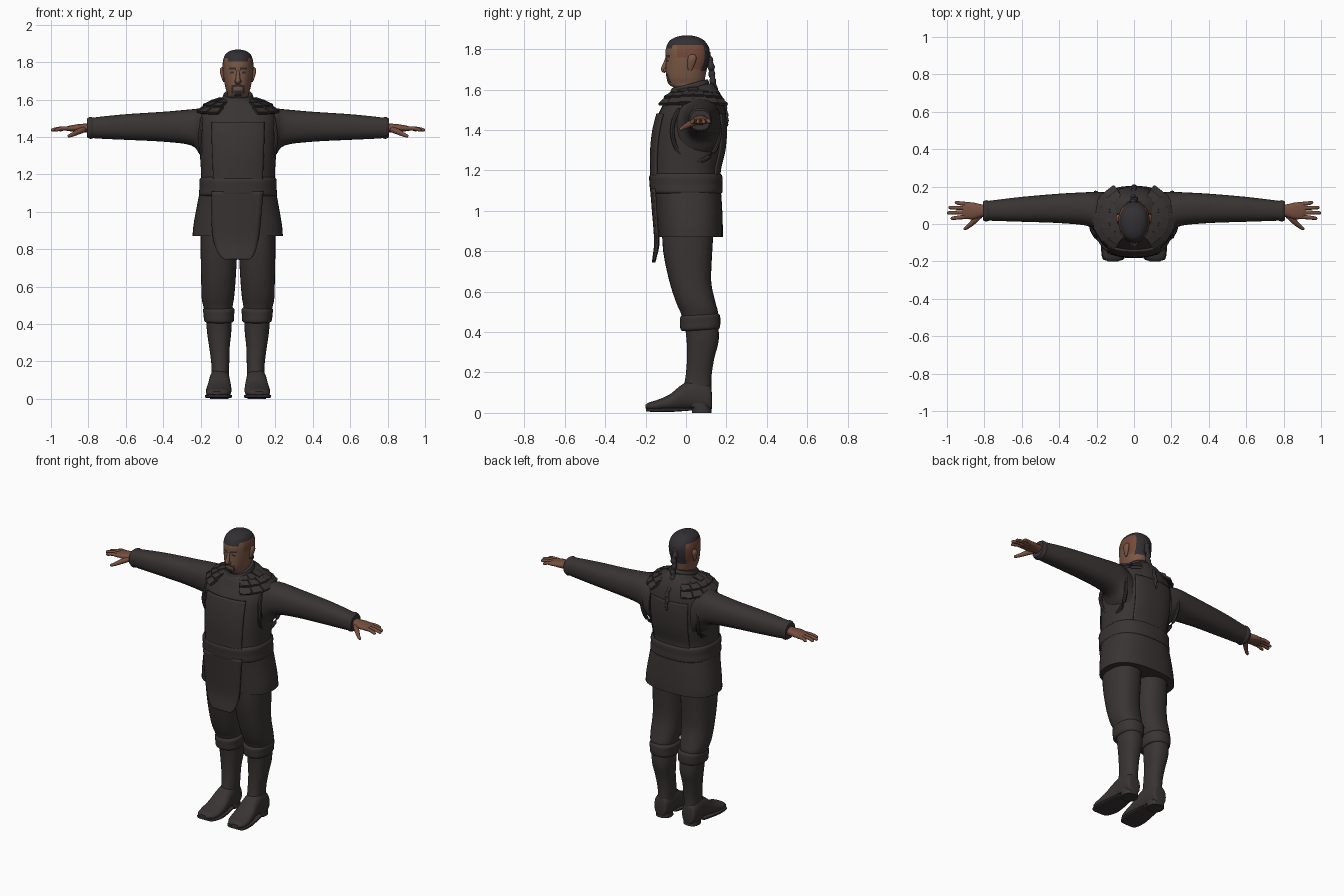
import bpy, bmesh, math
from mathutils import Vector, Matrix


def material(name, rgb):
    m = bpy.data.materials.new(name)
    m.diffuse_color = (*rgb, 1)
    return m


CLOTH = material("dark cloth", (0.042, 0.034, 0.034))
SKIN = material("face skin", (0.20, 0.10, 0.062))
HAND = material("hand skin", (0.18, 0.078, 0.050))
SCALP = material("shaved scalp", (0.18, 0.068, 0.042))
HAIR = material("black hair", (0.032, 0.029, 0.033))


def finish(name, bm, mats, mirror=False, thick=0, angle=40):
    bmesh.ops.recalc_face_normals(bm, faces=bm.faces)
    me = bpy.data.meshes.new(name)
    bm.to_mesh(me)
    bm.free()
    ob = bpy.data.objects.new(name, me)
    bpy.context.collection.objects.link(ob)
    for m in mats:
        me.materials.append(m)
    if thick:
        s = ob.modifiers.new("thickness", 'SOLIDIFY')
        s.thickness, s.offset = thick, 0
    if mirror:
        ob.modifiers.new("mirror", 'MIRROR').use_clip = False
    bpy.ops.object.select_all(action='DESELECT')
    ob.select_set(True)
    bpy.context.view_layer.objects.active = ob
    bpy.ops.object.shade_smooth_by_angle(angle=math.radians(angle))
    return ob


def smooth_rows(secs, steps):
    """Catmull-Rom interpolation between section tuples"""
    rows = []
    for i in range(len(secs) - 1):
        p0, p1, p2 = secs[max(i - 1, 0)], secs[i], secs[i + 1]
        p3 = secs[min(i + 2, len(secs) - 1)]
        for k in range(steps):
            t = k / steps
            rows.append([b + 0.5 * t * (c - a + t * (2 * a - 5 * b + 4 * c - d + t * (3 * (b - c) + d - a)))
                         for a, b, c, d in zip(p0, p1, p2, p3)])
    return rows + [list(secs[-1])]


def skin_rings(bm, rings, closed=True):
    n = len(rings[0])
    for r, s in zip(rings, rings[1:]):
        for i in range(n if closed else n - 1):
            j = (i + 1) % n
            bm.faces.new((r[i], r[j], s[j], s[i]))
    if closed:
        bm.faces.new(rings[0])
        bm.faces.new(rings[-1])


def loft(name, secs, mats, axis='z', n=32, steps=4, p=2.3, tilt=0, egg=0, arc=None, grow=0, rule=None, **kw):
    """Sections are (position, a0, a1, b0, b1) along an axis; arc gives an open shell"""
    bm = bmesh.new()
    rings = []
    for q, a0, a1, b0, b1 in smooth_rows(secs, steps):
        ring = []
        for i in range(n):
            t = arc[0] + (arc[1] - arc[0]) * i / (n - 1) if arc else 2 * math.pi * i / n
            s, c = math.sin(t), -math.cos(t)
            b = math.copysign(abs(c) ** (2 / p), c)
            a = math.copysign(abs(s) ** (2 / p), s) * (1 + egg * b)
            u = (a0 + a1) / 2 + a * ((a1 - a0) / 2 + grow)
            v = (b0 + b1) / 2 + b * ((b1 - b0) / 2 + grow)
            co = {'z': (u, v, q + tilt * v), 'x': (q, u, v), 'y': (u, q, v)}[axis]
            ring.append(bm.verts.new(co))
        rings.append(ring)
    skin_rings(bm, rings, closed=not arc)
    if rule:
        for f in bm.faces:
            f.material_index = rule(f.calc_center_median())
    return finish(name, bm, mats, **kw)


def tube(name, pts, mat, n=10, steps=4, **kw):
    """Points are (x, y, z, radius)"""
    bm = bmesh.new()
    rows = smooth_rows(pts, steps)
    rings = []
    for i, r in enumerate(rows):
        d = Vector(rows[min(i + 1, len(rows) - 1)][:3]) - Vector(rows[max(i - 1, 0)][:3])
        z = d.normalized()
        side = z.cross(Vector((0, 0, 1)) if abs(z.z) < 0.7 else Vector((0, 1, 0))).normalized()
        up = z.cross(side)
        rings.append([bm.verts.new(Vector(r[:3]) + r[3] * (side * math.cos(2 * math.pi * k / n)
                      + up * math.sin(2 * math.pi * k / n))) for k in range(n)])
    skin_rings(bm, rings)
    return finish(name, bm, [mat], **kw)


# Tunic body with its skirt
body = [(1.14, -.198, .198, -.165, .168), (1.20, -.197, .197, -.166, .165), (1.30, -.203, .203, -.166, .188),
        (1.40, -.208, .208, -.155, .196), (1.48, -.208, .208, -.135, .19), (1.54, -.19, .19, -.105, .177),
        (1.58, -.13, .13, -.085, .155), (1.61, -.07, .07, -.06, .12)]
loft("tunic_body", body, [CLOTH], n=48, p=2.5)
loft("tunic_skirt", [(.87, -.243, .24, -.135, .182), (.93, -.238, .235, -.14, .182), (1.03, -.22, .218, -.15, .178),
                     (1.14, -.198, .198, -.165, .17)], [CLOTH], n=48, p=2.5)
# Chest and back panels laid over the tunic
loft("chest_panel", body[:5], [CLOTH], p=2.5, arc=(-.62, .62), grow=.006, n=20, thick=.012)
loft("back_panel", body[:5], [CLOTH], p=2.5, arc=(math.pi - .6, math.pi + .6), grow=.003, n=20, thick=.009)
# Yoke around the neck and high collar
loft("yoke", [(1.605, -.075, .075, -.065, .125), (1.57, -.125, .125, -.1, .155), (1.51, -.17, .17, -.137, .182),
              (1.44, -.178, .178, -.163, .198), (1.43, -.17, .17, -.15, .19)], [CLOTH], n=40, tilt=.22)
for i, z in enumerate((1.575, 1.605)):
    g = .012 * (1 - i)
    loft("collar_fold", [(z - .022, -.075 - g, .075 + g, -.068 - g, .105 + g),
                         (z, -.083 - g, .083 + g, -.078 - g, .115 + g),
                         (z + .02, -.076 - g, .076 + g, -.07 - g, .106 + g)], [CLOTH], tilt=.25)
# Belt
loft("belt", [(1.085, -.2, .2, -.165, .172), (1.095, -.209, .209, -.177, .181), (1.13, -.206, .206, -.18, .18),
              (1.17, -.206, .206, -.182, .18), (1.185, -.196, .196, -.168, .168)], [CLOTH], n=48, p=2.5)

# Hanging front flap, tapered and curved
bm = bmesh.new()
rows = smooth_rows([(.745, -.07, .06, -.163), (.77, -.1, .085, -.16), (.85, -.132, .108, -.152),
                    (1.0, -.142, .125, -.163), (1.11, -.14, .135, -.172)], 4)
grid = [[bm.verts.new((x0 + (x1 - x0) * k / 12, y + .9 * (x0 + (x1 - x0) * k / 12) ** 2, z))
         for k in range(13)] for z, x0, x1, y in rows]
skin_rings(bm, grid, closed=False)
finish("front_flap", bm, [CLOTH], thick=.012)

# Overlapping shoulder plates in three tiers
bm = bmesh.new()
for radius, z, drop, count in ((.118, 1.598, .30, 5), (.158, 1.582, .42, 6), (.195, 1.552, .62, 6)):
    for k in range(count):
        a = math.radians(-52 + 104 * k / (count - 1))
        m = (Matrix.Translation((radius * math.cos(a), .035 + radius * .85 * math.sin(a), z - .012 * abs(math.sin(a))))
             @ Matrix.Rotation(a, 4, 'Z') @ Matrix.Rotation(drop, 4, 'Y')
             @ Matrix.Diagonal((.062, radius * 2.0 / count + .008, .016, 1)))
        bmesh.ops.create_cube(bm, size=1, matrix=m)
bmesh.ops.bevel(bm, geom=bm.edges[:], offset=.004, segments=2, affect='EDGES')
finish("shoulder_plates", bm, [CLOTH], mirror=True)

# Sleeves with cuffs and armhole trim
loft("sleeve", [(.15, -.06, .17, 1.25, 1.54), (.20, -.045, .172, 1.30, 1.552), (.25, -.01, .17, 1.355, 1.548),
                (.40, .005, .162, 1.375, 1.535), (.60, .012, .145, 1.385, 1.522), (.75, .017, .127, 1.392, 1.507),
                (.80, .02, .121, 1.398, 1.5)], [CLOTH], axis='x', mirror=True)
loft("sleeve_cuff", [(.775, .018, .123, 1.394, 1.503), (.79, .013, .127, 1.39, 1.508),
                     (.808, .02, .12, 1.4, 1.498)], [CLOTH], axis='x', mirror=True)
ring = [(.205 - .02 * abs(math.sin(t)), .05 + .118 * math.cos(t), 1.395 + .15 * math.sin(t), .011)
        for t in [2 * math.pi * k / 16 for k in range(17)]]
tube("armhole_trim", ring, CLOTH, n=8, steps=2, mirror=True)

# Hands
loft("palm", [(.78, .042, .102, 1.425, 1.478), (.82, .036, .106, 1.425, 1.472), (.86, .025, .115, 1.428, 1.468),
              (.90, .028, .117, 1.431, 1.461), (.918, .034, .113, 1.434, 1.456)], [HAND], axis='x', n=20, mirror=True)
for label, y0, y1, tip in (("index", .039, .03, .98), ("middle", .062, .059, 1.0),
                           ("ring", .085, .088, .992), ("little", .106, .115, .958)):
    mid = (.9 + tip) / 2
    tube(label + "_finger", [(.89, y0, 1.446, .012), (mid, (y0 + y1) / 2, 1.446, .0105),
                             (tip - .008, y1, 1.438, .009), (tip, y1, 1.436, .003)], HAND, mirror=True)
tube("thumb", [(.825, .045, 1.44, .016), (.855, .015, 1.428, .015), (.885, -.012, 1.413, .011),
               (.905, -.026, 1.405, .008), (.91, -.029, 1.403, .002)], HAND, mirror=True)

# Trousers, boot shafts, knee cuffs
loft("trouser_leg", [(.95, .0, .2, -.12, .14), (.80, .004, .2, -.113, .13), (.65, .012, .197, -.082, .125),
                     (.55, .02, .195, -.05, .145), (.50, .028, .187, -.028, .158), (.46, .035, .175, -.015, .15)],
     [CLOTH], mirror=True)
loft("boot_shaft", [(.46, .035, .172, -.01, .158), (.36, .036, .166, .003, .162), (.27, .045, .153, .005, .14),
                    (.18, .047, .142, -.002, .126), (.10, .05, .143, -.015, .126), (.03, .055, .148, .0, .127)],
     [CLOTH], mirror=True)
loft("knee_cuff", [(.405, .03, .17, -.015, .16), (.415, .022, .181, -.027, .168), (.445, .021, .184, -.03, .17),
                   (.472, .018, .187, -.03, .168), (.485, .03, .178, -.018, .158)], [CLOTH], tilt=.06, mirror=True)
# Boot feet with sole and heel
loft("boot_foot", [(.128, .07, .13, .02, .1), (.115, .054, .148, .008, .14), (.04, .045, .152, .014, .165),
                   (-.02, .04, .158, .012, .14), (-.08, .035, .168, .01, .092), (-.14, .038, .172, .01, .065),
                   (-.18, .055, .165, .012, .053), (-.2, .085, .14, .022, .04)], [CLOTH], axis='y', mirror=True)
loft("boot_sole", [(-.198, .09, .135, .01, .022), (-.185, .052, .168, .006, .022), (-.12, .032, .176, .004, .024),
                   (-.05, .036, .168, .006, .024), (.03, .048, .156, .012, .026)],
     [CLOTH], axis='y', p=5, mirror=True)
loft("boot_heel", [(.0, .0505, .15, .03, .127), (.03, .0515, .15, .03, .127)], [CLOTH], steps=1, mirror=True)


# Head: 0 skin, 1 shaved scalp, 2 hair, chosen by position
def head_colour(c):
    x, y, z = abs(c.x), c.y, c.z
    if z > 1.822 or (z > 1.806 and y < -.05 and x < .055) or (y > .05 and x < .058 and z > 1.69):
        return 2
    if y > -.045 and z > 1.76 or y > .04 and z > 1.70:
        return 1
    if y < -.045:
        brow = .012 < x < .05 and abs(z - 1.765 - .1 * (x - .03)) < .006
        eye = .02 < x < .042 and abs(z - 1.746) < .005
        moustache = x < .034 and abs(z - 1.677 + .15 * x) < .007
        beard = .024 < x < .035 and 1.635 < z < 1.675 or x < .02 and 1.618 < z < 1.651
        if brow or eye or moustache or beard:
            return 2
    return 0


loft("head", [(1.56, -.058, .058, -.04, .09), (1.605, -.058, .058, -.058, .09), (1.628, -.056, .056, -.086, .09),
              (1.66, -.066, .066, -.097, .095), (1.70, -.074, .074, -.1, .103), (1.75, -.081, .081, -.1, .115),
              (1.80, -.081, .081, -.1, .116), (1.84, -.068, .068, -.083, .093), (1.86, -.042, .042, -.05, .06),
              (1.868, -.01, .01, -.015, .025)], [SKIN, SCALP, HAIR], n=96, steps=10, p=2.2, egg=.08, rule=head_colour)
tube("nose", [(0, -.094, 1.762, .006), (0, -.1, 1.74, .009), (0, -.109, 1.712, .012),
              (0, -.111, 1.698, .013), (0, -.1, 1.688, .008)], SKIN)
tube("nostril", [(.011, -.104, 1.703, .004), (.012, -.104, 1.697, .008), (.011, -.1, 1.69, .004)], SKIN, mirror=True)
loft("ear", [(1.695, .072, .08, .012, .028), (1.71, .073, .086, .008, .036), (1.745, .074, .096, .008, .05),
             (1.765, .074, .095, .012, .05), (1.775, .076, .086, .022, .042)], [SKIN], n=16, mirror=True)

# Plaited tail of hair down the back
path = smooth_rows([(0, .1, 1.79, .016), (0, .122, 1.73, .017), (0, .13, 1.66, .016), (0, .147, 1.59, .015),
                    (0, .185, 1.53, .013), (0, .2, 1.46, .011), (0, .203, 1.42, .005)], 4)
tube("braid", [(x + .003 * (-1) ** (i // 2), y, z, r * (1.12 if i % 2 else .82)) for i, (x, y, z, r) in enumerate(path)],
     HAIR, steps=3)
